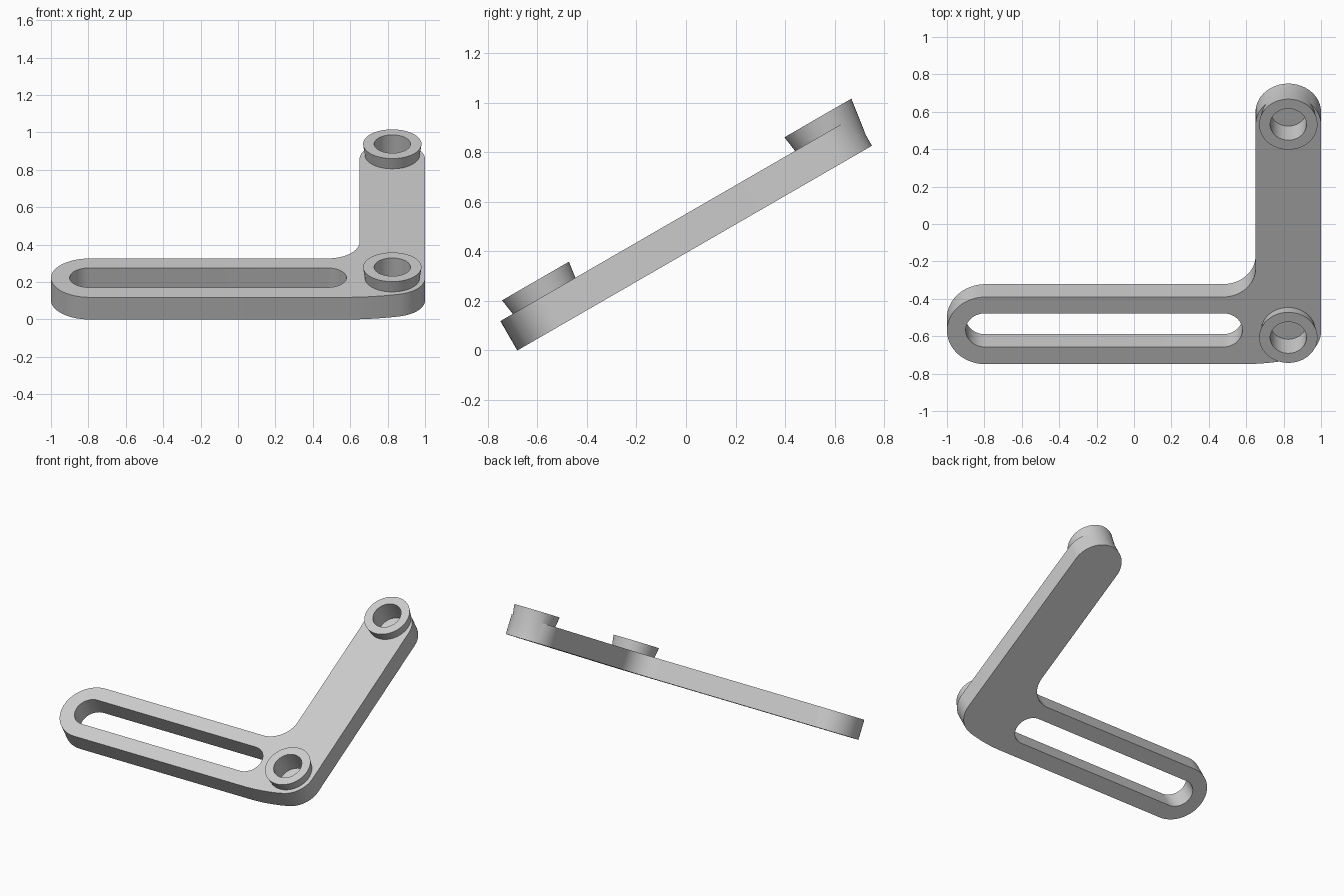
import bpy, bmesh
from math import radians, cos, sin
from mathutils import Matrix, Vector
from mathutils.geometry import interpolate_bezier

THICK = 0.137
TOP = 0.206
HUB_X = 0.825
HUBS = {"corner": 0.204, "arm_end": 1.52}

cube = bpy.data.objects.get("Cube")
if cube:
    bpy.data.objects.remove(cube, do_unlink=True)

grey = bpy.data.materials.new("light_grey")
grey.use_nodes = True
grey.diffuse_color = (0.6, 0.6, 0.6, 1)
grey.node_tree.nodes["Principled BSDF"].inputs["Base Color"].default_value = (0.6, 0.6, 0.6, 1)


def arc(x, y, r, start, end, steps=24):
    """Points along an arc, angles in degrees."""
    angles = [radians(start + (end - start) * i / steps) for i in range(steps + 1)]
    return [(x + r * cos(a), y + r * sin(a)) for a in angles]


def make_object(name, bm):
    bmesh.ops.recalc_face_normals(bm, faces=bm.faces)
    mesh = bpy.data.meshes.new(name)
    bm.to_mesh(mesh)
    bm.free()
    mesh.materials.append(grey)
    obj = bpy.data.objects.new(name, mesh)
    bpy.context.collection.objects.link(obj)
    return obj


def prism(name, outline, low, high):
    bm = bmesh.new()
    face = bm.faces.new([bm.verts.new((x, y, low)) for x, y in outline])
    extruded = bmesh.ops.extrude_face_region(bm, geom=[face])["geom"]
    verts = [v for v in extruded if isinstance(v, bmesh.types.BMVert)]
    bmesh.ops.translate(bm, verts=verts, vec=(0, 0, high - low))
    return make_object(name, bm)


def cone(name, y, r_low, r_high, low, high):
    bm = bmesh.new()
    bmesh.ops.create_cone(bm, cap_ends=True, segments=64, radius1=r_low, radius2=r_high,
                          depth=high - low,
                          matrix=Matrix.Translation((HUB_X, y, (low + high) / 2)))
    return make_object(name, bm)


def combine(target, other, operation):
    mod = target.modifiers.new(other.name, "BOOLEAN")
    mod.operation = operation
    mod.solver = "EXACT"
    mod.object = other
    bpy.context.view_layer.objects.active = target
    bpy.ops.object.modifier_apply(modifier=mod.name)
    bpy.data.objects.remove(other, do_unlink=True)


# L-shaped plate: blended outer corner, rounded arm ends, inner fillet
blend = interpolate_bezier(Vector((0.58, 0)), Vector((0.68, 0)),
                           Vector((0.8, 0.016)), Vector((0.87, 0.035)), 12)
outline = [(p.x, p.y) for p in blend[:-1]]
outline += arc(HUB_X, 0.204, 0.175, -75, 0)
outline += arc(HUB_X, 1.478, 0.175, 0, 180, 40)
outline += arc(0.475, 0.59, 0.175, 0, -90)
outline += arc(-0.7925, 0.2075, 0.2075, 90, 270, 40)
bracket = prism("slotted_bracket", outline, 0, THICK)

# Long slot through the lower arm
slot = arc(0.476, 0.21, 0.104, -90, 90, 32) + arc(-0.796, 0.21, 0.104, 90, 270, 32)
combine(bracket, prism("slot_cutter", slot, -0.1, 0.3), "DIFFERENCE")

# Flared bosses with blind holes
for name, y in HUBS.items():
    combine(bracket, cone(name + "_boss", y, 0.1276, 0.156, 0.01, TOP), "UNION")
    combine(bracket, cone(name + "_hole_cutter", y, 0.097, 0.097, 0.056, 0.3), "DIFFERENCE")

# Tilt the whole bracket up towards the back
bracket.data.transform(Matrix.Translation((0, -0.681, 0)) @ Matrix.Rotation(radians(30), 4, "X"))
bpy.ops.object.select_all(action="DESELECT")
bracket.select_set(True)
bpy.context.view_layer.objects.active = bracket
bpy.ops.object.shade_smooth_by_angle(angle=radians(30))
